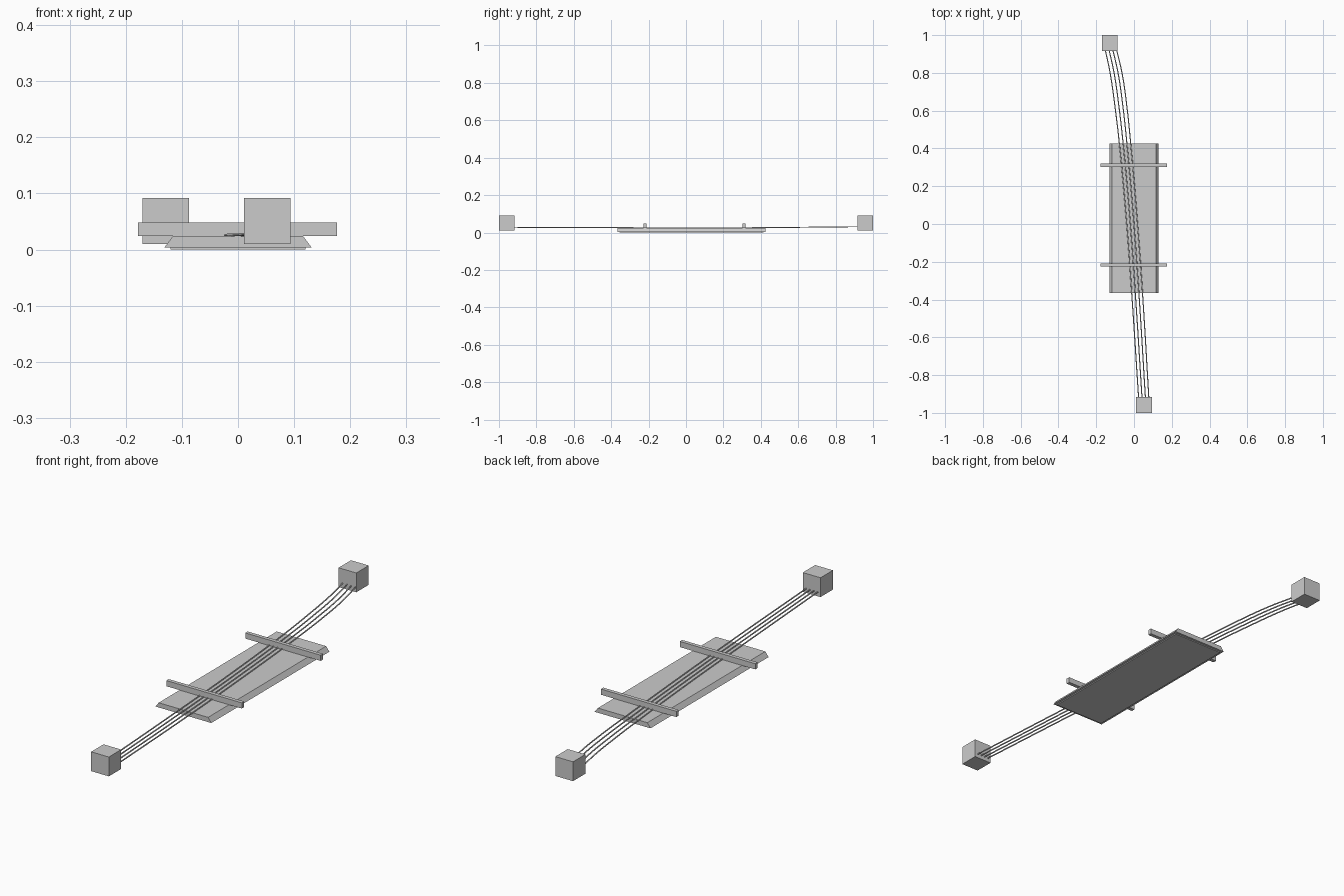
import bpy

if "Cube" in bpy.data.objects:
    bpy.data.objects.remove(bpy.data.objects["Cube"])


def box(name, lo, hi, top_inset=0.0):
    """Axis-aligned box; top_inset narrows the upper face along x."""
    v = [(x + (0 if z == lo[2] else top_inset * (1 if x == lo[0] else -1)), y, z)
         for z in (lo[2], hi[2])
         for x, y in ((lo[0], lo[1]), (hi[0], lo[1]), (hi[0], hi[1]), (lo[0], hi[1]))]
    f = [(3, 2, 1, 0), (4, 5, 6, 7), (0, 1, 5, 4), (1, 2, 6, 5), (2, 3, 7, 6), (3, 0, 4, 7)]
    me = bpy.data.meshes.new(name)
    me.from_pydata(v, [], f)
    ob = bpy.data.objects.new(name, me)
    bpy.context.collection.objects.link(ob)
    return ob


# Base plate with sloping long sides, and the shallow pad underneath
box("base_plate", (-0.131, -0.366, 0.004), (0.131, 0.425, 0.024), 0.015)
box("bottom_pad", (-0.12, -0.356, 0.0), (0.12, 0.415, 0.004))

# Two cross bars
for name, y in (("front_bar", -0.218), ("back_bar", 0.311)):
    box(name, (-0.178, y - 0.008, 0.024), (0.176, y + 0.008, 0.048))

# End blocks
box("front_block", (0.011, -1.0, 0.01), (0.094, -0.917, 0.092))
box("back_block", (-0.170, 0.917, 0.01), (-0.087, 1.0, 0.092))

# Four parallel wires: centre line (x, y, z, half-spacing)
path = [(0.052, -0.93, 0.028, 0.0090), (0.020, -0.42, 0.026, 0.0095),
        (-0.010, 0.0, 0.0255, 0.0095), (-0.047, 0.42, 0.026, 0.0100),
        (-0.069, 0.62, 0.028, 0.0105), (-0.095, 0.80, 0.030, 0.0105),
        (-0.124, 0.93, 0.031, 0.0100)]
for i, k in enumerate((-3, -1, 1, 3)):
    cu = bpy.data.curves.new(f"wire_{i + 1}", 'CURVE')
    cu.dimensions = '3D'
    cu.bevel_depth = 0.0028
    cu.bevel_resolution = 1
    cu.resolution_u = 5
    cu.use_fill_caps = True
    sp = cu.splines.new('BEZIER')
    sp.bezier_points.add(len(path) - 1)
    for p, (x, y, z, s) in zip(sp.bezier_points, path):
        p.co = (x + k * s, y, z)
        p.handle_left_type = p.handle_right_type = 'AUTO'
    bpy.context.collection.objects.link(bpy.data.objects.new(f"wire_{i + 1}", cu))
